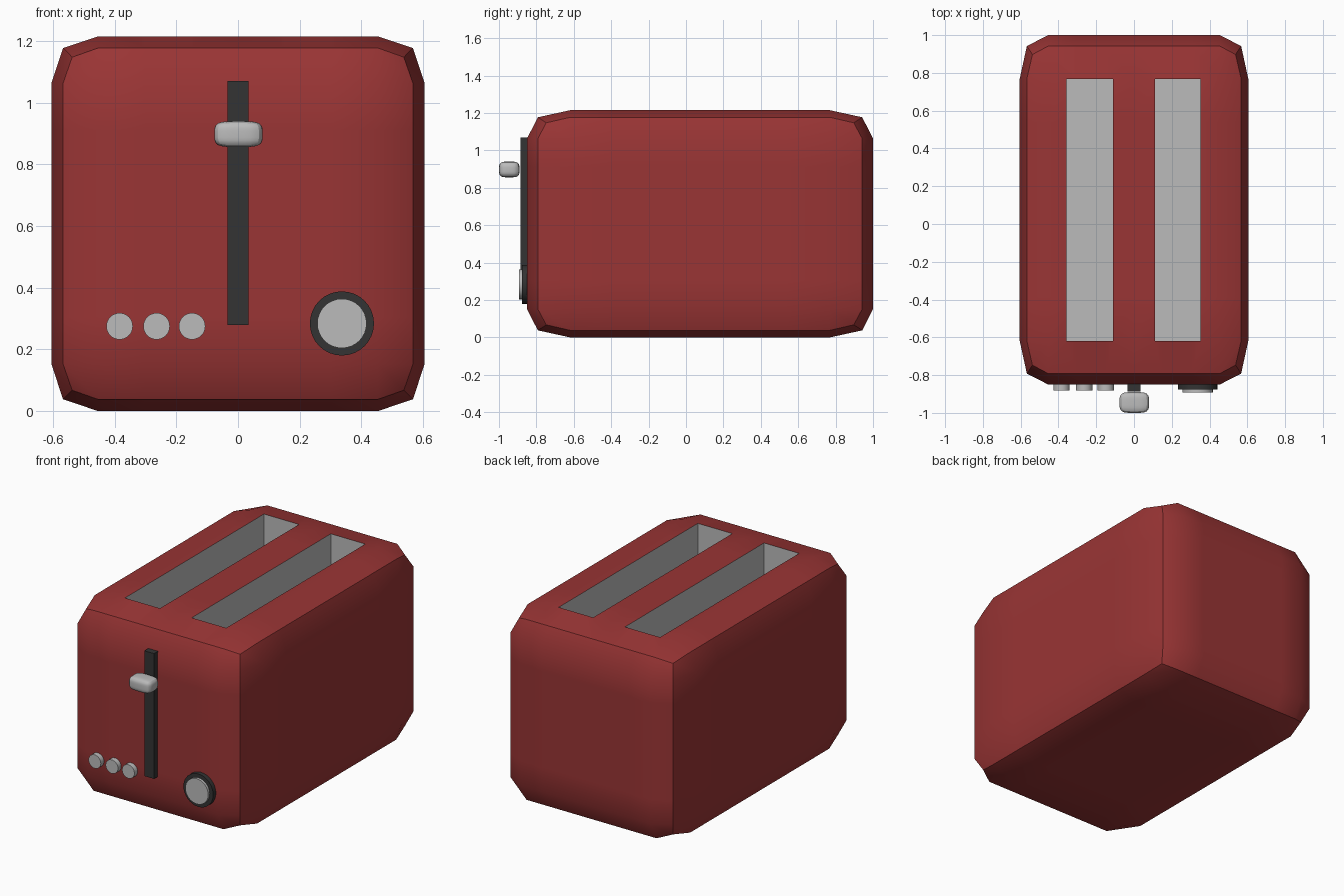
import bpy, bmesh, math
from mathutils import Vector, Matrix

if "Cube" in bpy.data.objects:
    bpy.data.objects.remove(bpy.data.objects["Cube"])


def material(name, rgb):
    m = bpy.data.materials.new(name)
    m.diffuse_color = (*rgb, 1)
    m.use_nodes = True
    m.node_tree.nodes["Principled BSDF"].inputs["Base Color"].default_value = m.diffuse_color
    return m


RED = material("red_enamel", (0.32, 0.035, 0.035))
DARK = material("dark_plastic", (0.033, 0.033, 0.033))
GREY = material("grey_metal", (0.5, 0.5, 0.5))


def finish(bm, name, mats, angle=30):
    bmesh.ops.recalc_face_normals(bm, faces=bm.faces)
    me = bpy.data.meshes.new(name)
    bm.to_mesh(me)
    bm.free()
    for m in mats:
        me.materials.append(m)
    ob = bpy.data.objects.new(name, me)
    bpy.context.collection.objects.link(ob)
    bpy.ops.object.select_all(action='DESELECT')
    ob.select_set(True)
    bpy.context.view_layer.objects.active = ob
    bpy.ops.object.shade_smooth_by_angle(angle=math.radians(angle))
    return ob


def box(lo, hi, cuts=0):
    """Box between two corners, each side cut into a grid."""
    bm = bmesh.new()
    bmesh.ops.create_cube(bm, size=1)
    if cuts:
        bmesh.ops.subdivide_edges(bm, edges=bm.edges[:], cuts=cuts,
                                  use_grid_fill=True)
    lo, hi = Vector(lo), Vector(hi)
    bmesh.ops.scale(bm, vec=hi - lo, verts=bm.verts)
    bmesh.ops.translate(bm, vec=(lo + hi) / 2, verts=bm.verts)
    return bm


def soft_box(lo, hi, cuts, levels):
    """Gridded box softened by subdivision surface."""
    ob = finish(box(lo, hi, cuts), "cage", [])
    mod = ob.modifiers.new("soften", 'SUBSURF')
    mod.levels = levels
    mod.use_limit_surface = False
    ob_eval = ob.evaluated_get(bpy.context.evaluated_depsgraph_get())
    bm = bmesh.new()
    bm.from_mesh(ob_eval.to_mesh())
    ob_eval.to_mesh_clear()
    bpy.data.objects.remove(ob)
    bm.normal_update()
    return bm


def disc(name, x, z, radius, y_front, mat):
    """Short cylinder standing out of the front wall."""
    bm = bmesh.new()
    y_back = -0.82
    bmesh.ops.create_cone(bm, cap_ends=True, segments=32, radius1=radius,
                          radius2=radius, depth=y_back - y_front)
    bm.transform(Matrix.Translation((x, (y_front + y_back) / 2, z))
                 @ Matrix.Rotation(math.pi / 2, 4, 'X'))
    return finish(bm, name, [mat])


# Body: softened shell, its flat top cut along the slot sides
bm = soft_box((-0.605, -0.85, 0), (0.605, 1.0, 1.215), 3, 1)
for x in (-0.357, -0.112, 0.11, 0.351):
    top = [f for f in bm.faces if f.normal.z > 0.999]
    geom = top + list({e for f in top for e in f.edges}) \
        + list({v for f in top for v in f.verts})
    bmesh.ops.bisect_plane(bm, geom=geom, plane_co=(x, 0, 0),
                           plane_no=(1, 0, 0), dist=1e-5)
    bm.normal_update()

# Bread slots: two strips pushed down into the shell
for lo, hi in ((-0.357, -0.112), (0.11, 0.351)):
    strip = [f for f in bm.faces if f.normal.z > 0.999
             and lo < f.calc_center_median().x < hi]
    new = bmesh.ops.extrude_face_region(bm, geom=strip)["geom"]
    old = [f for f in strip if f.is_valid]
    if old:
        bmesh.ops.delete(bm, geom=old, context='FACES')
    sunk = [v for v in new if isinstance(v, bmesh.types.BMVert)]
    bmesh.ops.translate(bm, vec=(0, 0, -0.9), verts=sunk)
    for v in sunk:
        for f in v.link_faces:
            f.material_index = 1
finish(bm, "body", [RED, GREY], 60)

# Lever track and lever
finish(box((-0.034, -0.886, 0.279), (0.034, -0.82, 1.07)), "lever_track", [DARK])
finish(soft_box((-0.077, -1.0, 0.856), (0.08, -0.89, 0.94), 1, 2), "lever", [GREY], 60)

# Buttons
for i, x in enumerate((-0.384, -0.264, -0.149)):
    disc(f"button_{i + 1}", x, 0.275, 0.043, -0.882, GREY)

# Browning dial
disc("dial_ring", 0.337, 0.284, 0.104, -0.877, DARK)
disc("dial_knob", 0.337, 0.284, 0.08, -0.893, GREY)
